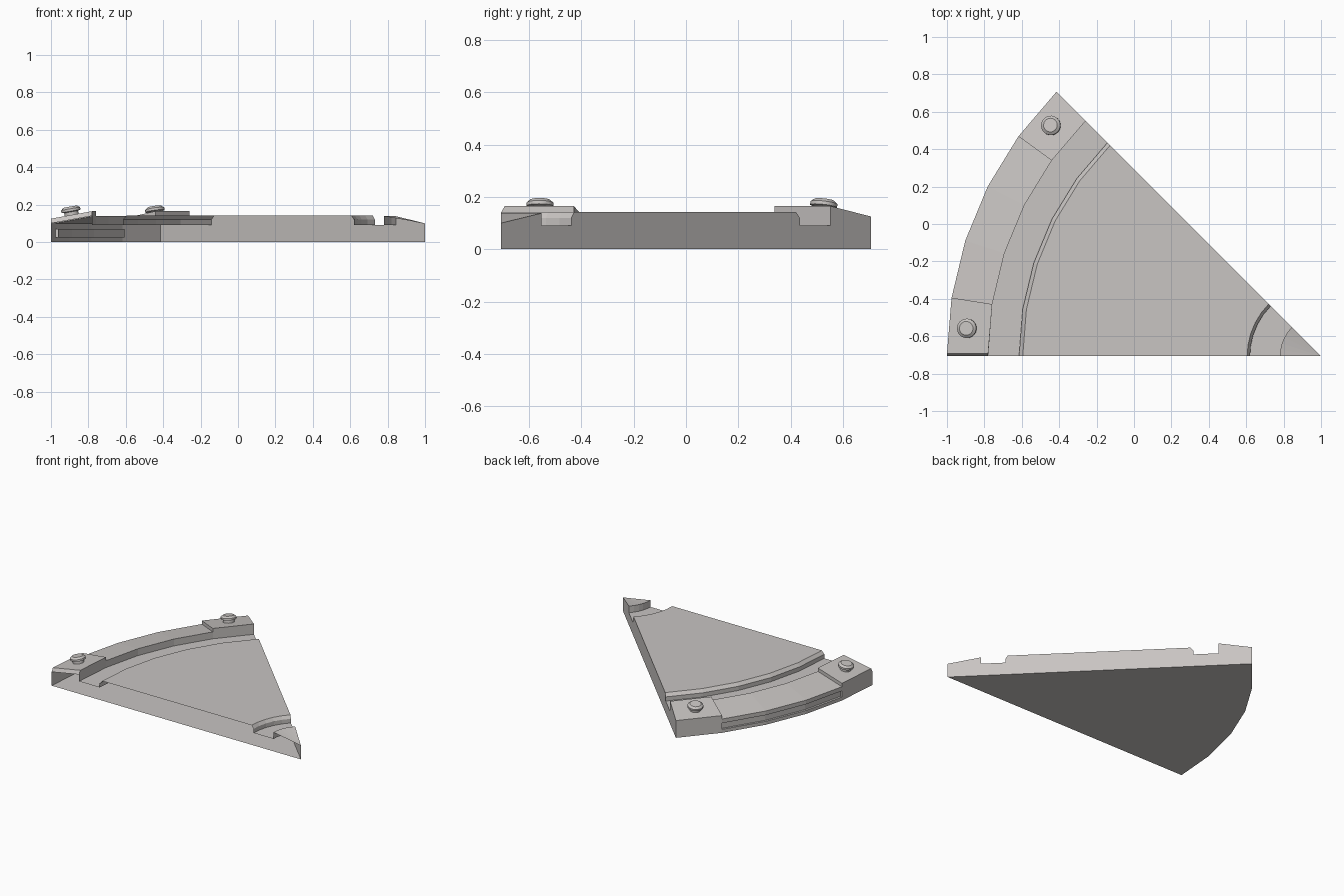
import bpy
import bmesh
from math import cos, sin, atan2, radians
from mathutils import Vector, Matrix

cube = bpy.data.objects.get("Cube")
if cube:
    bpy.data.objects.remove(cube)

grey = bpy.data.materials.new("warm_grey")
grey.use_nodes = True
colour = (0.58, 0.555, 0.54, 1)
grey.diffuse_color = colour
grey.node_tree.nodes["Principled BSDF"].inputs["Base Color"].default_value = colour

APEX = Vector((1, -0.707, 0))
STEPS = 5
STEP = radians(9)
RIM, RIM_IN, SLOT = 2.0, 1.78, 1.985
END_LEAN = 0.014


def polar(r, z, a):
    """Point on the wedge, measured from its sharp tip."""
    return APEX + Vector((-r * cos(a), r * sin(a), z))


def finish(bm, name):
    bmesh.ops.recalc_face_normals(bm, faces=bm.faces)
    mesh = bpy.data.meshes.new(name)
    bm.to_mesh(mesh)
    bm.free()
    mesh.materials.append(grey)
    obj = bpy.data.objects.new(name, mesh)
    bpy.context.collection.objects.link(obj)
    return obj


# Radial cross-section: tip, inner channel, plateau, outer channel
inner = [(0, 0), (0, 0.10), (0.22, 0.138), (0.22, 0.09), (0.38, 0.09),
         (0.38, 0.12), (0.395, 0.142), (1.595, 0.142), (1.615, 0.12),
         (1.615, 0.09), (RIM_IN, 0.09)]
rim_low = [(RIM_IN, 0.14), (RIM, 0.10)]
rim_block = [(RIM_IN, 0.14), (RIM_IN, 0.165), (RIM, 0.125), (RIM, 0.10)]
wall = [(RIM, 0.07), (RIM, 0.025)]
slot = [(RIM, 0.07), (SLOT, 0.07), (SLOT, 0.025), (RIM, 0.025)]
foot = [(RIM, 0)]
block_section = inner + rim_block + wall + foot
middle_section = inner + rim_low + slot + foot

# Wedge body, with the straight front side left open
bm = bmesh.new()
points = {}


def vert(p, i):
    co = polar(*p, i * STEP)
    if i == 0 and p in rim_block[1:3]:
        co.y += END_LEAN
    key = tuple(round(c, 4) for c in co)
    if key not in points:
        points[key] = bm.verts.new(co)
    return points[key]


def face(corners):
    unique = list(dict.fromkeys(vert(p, i) for p, i in corners))
    if len(unique) > 2:
        bm.faces.new(unique)


for i in range(STEPS):
    section = block_section if i in (0, STEPS - 1) else middle_section
    for p, q in zip(section, section[1:] + section[:1]):
        face([(p, i), (q, i), (q, i + 1), (p, i + 1)])

# Ends of the raised blocks and of the rim slot, then the slanting side
for i in (0, 1, STEPS - 1):
    face([(p, i) for p in rim_block])
for i in (1, STEPS - 1):
    face([(p, i) for p in slot])
face([(p, STEPS) for p in block_section])
finish(bm, "wedge_body")

# Round studs, tilted with the sloping block tops
stud_profile = [(0.038, -0.012), (0.038, 0.016), (0.052, 0.02),
                (0.052, 0.033), (0.037, 0.045)]
SIDES = 20


def stud(name, angle):
    bm = bmesh.new()
    rings = [[bm.verts.new((r * cos(radians(360 * k / SIDES)),
                            r * sin(radians(360 * k / SIDES)), z))
              for k in range(SIDES)] for r, z in stud_profile]
    for a, b in zip(rings, rings[1:]):
        for k in range(SIDES):
            n = (k + 1) % SIDES
            bm.faces.new((a[k], a[n], b[n], b[k]))
    bm.faces.new(rings[-1])
    bm.faces.new(rings[0])
    tilt = atan2(0.04, RIM - RIM_IN)
    place = (Matrix.Translation(polar(1.895, 0.145, angle))
             @ Matrix.Rotation(-angle, 4, 'Z') @ Matrix.Rotation(-tilt, 4, 'Y'))
    bm.transform(place)
    obj = finish(bm, name)
    bpy.ops.object.select_all(action='DESELECT')
    obj.select_set(True)
    bpy.context.view_layer.objects.active = obj
    bpy.ops.object.shade_smooth_by_angle(angle=radians(25))


stud("front_stud", STEP / 2)
stud("back_stud", STEP * (STEPS - 0.5))
